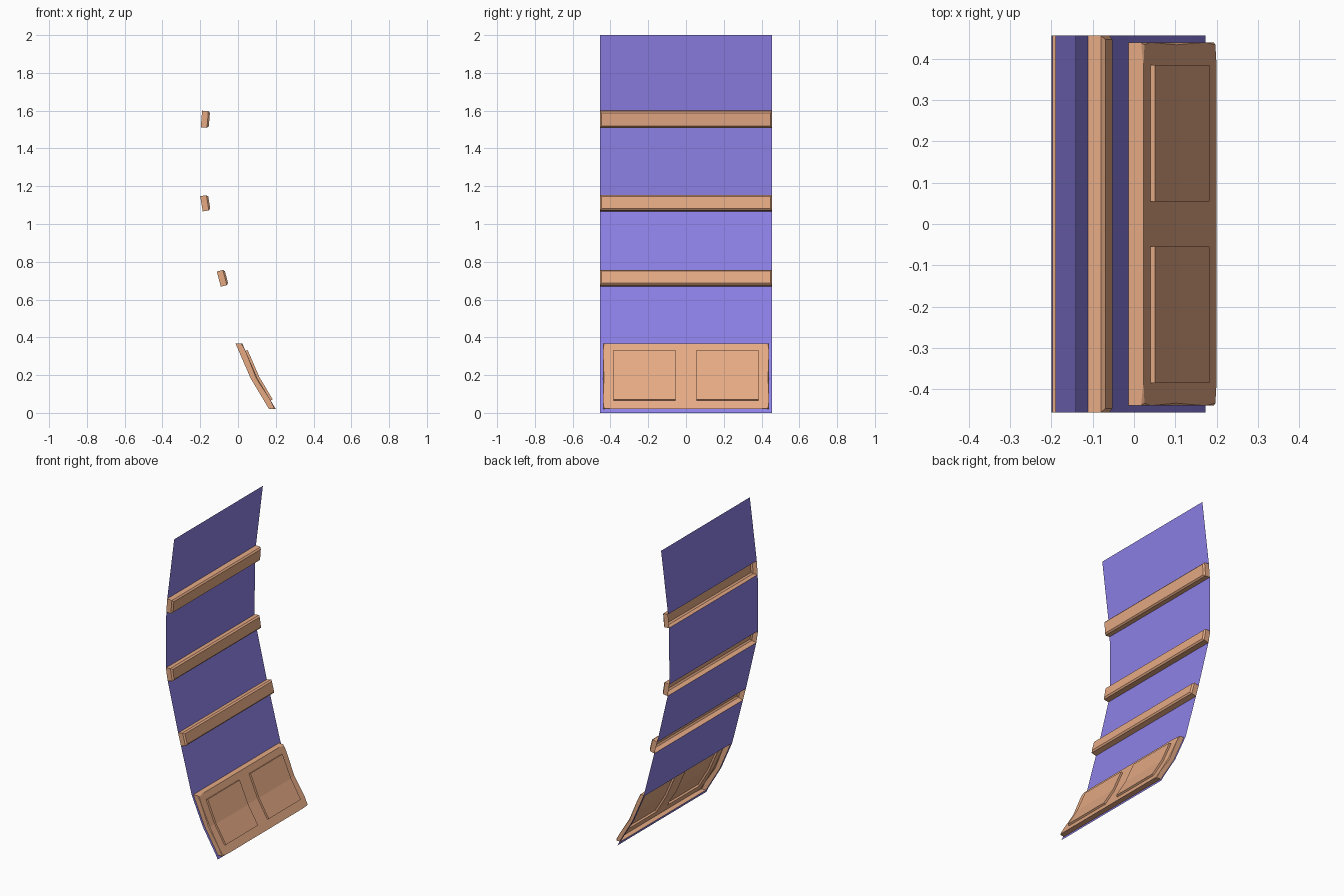
import bpy, bmesh
from mathutils import Vector

if "Cube" in bpy.data.objects:
    bpy.data.objects.remove(bpy.data.objects["Cube"])


def material(name, color):
    m = bpy.data.materials.new(name)
    m.diffuse_color = (*color, 1)
    m.use_nodes = True
    m.node_tree.nodes["Principled BSDF"].inputs["Base Color"].default_value = m.diffuse_color
    return m


PURPLE = material("purple_sheet", (0.27, 0.22, 0.80))
WOOD = material("warm_wood", (0.78, 0.40, 0.23))


def finish(name, bm, mat):
    me = bpy.data.meshes.new(name)
    bm.to_mesh(me)
    bm.free()
    me.materials.append(mat)
    ob = bpy.data.objects.new(name, me)
    bpy.context.collection.objects.link(ob)
    return ob


def grid(bm, pts, ys, holes=()):
    """Faces spanning the (x, z) rows and y columns, facing +x; returns vertices."""
    v = [[bm.verts.new((x, y, z)) for y in ys] for x, z in pts]
    for i in range(len(pts) - 1):
        for j in range(len(ys) - 1):
            if (i, j) not in holes:
                bm.faces.new((v[i][j], v[i + 1][j], v[i + 1][j + 1], v[i][j + 1]))
    return v


def shell(name, back, front, ys, holes=(), bevel=0.0):
    """Raised front surface with side walls, open at the back."""
    bm = bmesh.new()
    v = grid(bm, front, ys, holes)
    n, m = len(front) - 1, len(ys) - 1
    loop = ([(i, 0) for i in range(n)] + [(n, j) for j in range(m)] +
            [(i, m) for i in range(n, 0, -1)] + [(0, j) for j in range(m, 0, -1)])
    base = [bm.verts.new((back[i][0], ys[j], back[i][1])) for i, j in loop]
    rim = []
    for k, (i, j) in enumerate(loop):
        k2 = (k + 1) % len(loop)
        a, b = v[i][j], v[loop[k2][0]][loop[k2][1]]
        bm.faces.new((b, a, base[k], base[k2]))
        rim.append(bm.edges.get((a, b)))
    if bevel:
        bmesh.ops.bevel(bm, geom=rim, offset=bevel, segments=1,
                        profile=0.5, affect='EDGES')
    return finish(name, bm, WOOD)


def offset(a, b, d):
    """Shift of length d square to the line a -> b, towards +x."""
    t = (Vector(b) - Vector(a)).normalized()
    return Vector((-t.y, t.x)) * d


W = 0.456   # half width of the sheet
P = 0.44    # half width of the panel

# Curved profile of the sheet, in (x, z), from the top down
rails = {"upper_rail": ((-0.190, 1.600), (-0.197, 1.512)),
         "middle_rail": ((-0.200, 1.147), (-0.187, 1.067)),
         "lower_rail": ((-0.112, 0.748), (-0.091, 0.668))}
panel_back = [(-0.013, 0.367), (0.004, 0.328), (0.066, 0.185),
              (0.137, 0.066), (0.164, 0.020)]
foot = (0.173, 0.0)

# Thin sheet: strips between the rails, then a narrow rim around the panel
bm = bmesh.new()
stops = [(-0.140, 2.0)] + [p for r in rails.values() for p in r] + [panel_back[0]]
for top, bottom in zip(stops[::2], stops[1::2]):
    grid(bm, [top, bottom], (-W, W))
grid(bm, panel_back + [foot], (-W, -P, P, W), holes=[(i, 1) for i in range(4)])
bmesh.ops.remove_doubles(bm, verts=bm.verts, dist=1e-5)
finish("backing_sheet", bm, PURPLE)

# Cross rails
for name, (top, bottom) in rails.items():
    o = offset(top, bottom, 0.042)
    shell(name, (top, bottom), [Vector(top) + o, Vector(bottom) + o],
          (-W, W), bevel=0.009)

# Bottom panel frame with two openings
front = [(x + 0.036, z) for x, z in panel_back]
cols = (-P, -0.385, -0.055, 0.055, 0.385, P)
shell("panel_frame", panel_back, front, cols,
      holes=[(i, j) for i in (1, 2) for j in (1, 3)], bevel=0.006)

# Raised fields filling the openings
mid = front[1:4]
o1, o2 = offset(mid[0], mid[1], 0.012), offset(mid[1], mid[2], 0.012)
raised = [Vector(p) + o for p, o in zip(mid, (o1, (o1 + o2) / 2, o2))]
for name, s in (("left_raised_field", -1), ("right_raised_field", 1)):
    shell(name, mid, raised, sorted((s * 0.055, s * 0.385)))
